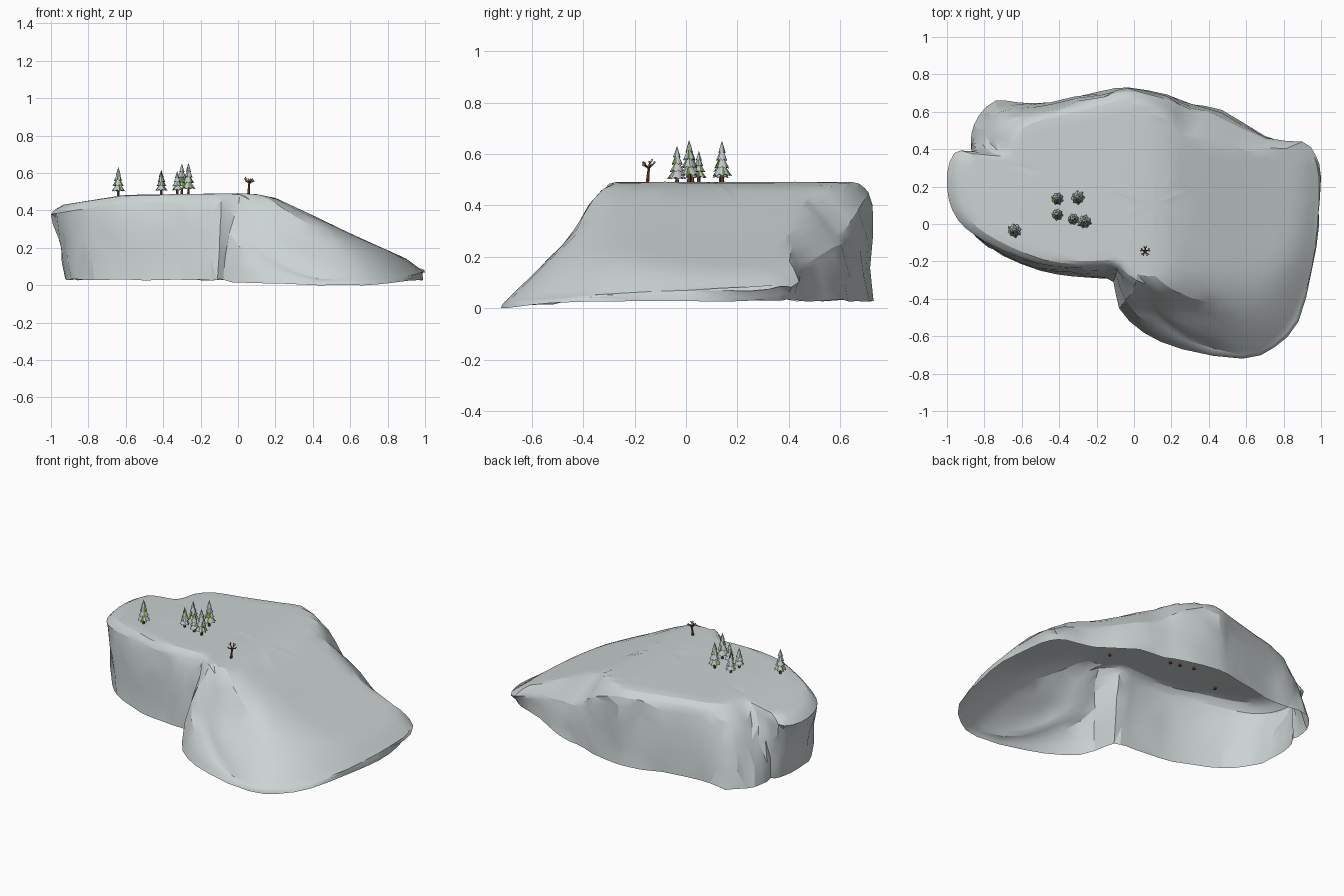
import bpy, bmesh, math, random
from mathutils import Vector

if "Cube" in bpy.data.objects:
    bpy.data.objects.remove(bpy.data.objects["Cube"])

random.seed(4)


def material(name, rgb):
    m = bpy.data.materials.new(name)
    m.diffuse_color = (*rgb, 1)
    m.use_nodes = True
    m.node_tree.nodes["Principled BSDF"].inputs["Base Color"].default_value = m.diffuse_color
    return m


ROCK = material("pale_grey_rock", (0.6, 0.65, 0.65))
SNOW = material("snow", (0.52, 0.55, 0.58))
GREEN = material("needle_green", (0.12, 0.28, 0.03))
BARK = material("brown_bark", (0.17, 0.065, 0.03))


def finish(bm, name, mats, angle=None):
    me = bpy.data.meshes.new(name)
    bm.to_mesh(me)
    bm.free()
    ob = bpy.data.objects.new(name, me)
    bpy.context.collection.objects.link(ob)
    for m in mats:
        me.materials.append(m)
    if angle:
        bpy.ops.object.select_all(action='DESELECT')
        ob.select_set(True)
        bpy.context.view_layer.objects.active = ob
        bpy.ops.object.shade_smooth_by_angle(angle=math.radians(angle))
    return ob


def interp(profile, v):
    for (a, fa), (b, fb) in zip(profile, profile[1:]):
        if v <= b:
            return fa + (fb - fa) * max(0, v - a) / (b - a)
    return profile[-1][1]


def soft_min(a, b, k):
    d = max(k - abs(a - b), 0) / k
    return min(a, b) - d * d * k / 4


# Plateau falling to a long east ramp, a steeper front lobe and a diagonal between
ALONG_X = [(-1, .42), (-.7, .468), (-.6, .483), (0, .492), (.1, .487), (.2, .467),
           (.4, .374), (.6, .277), (.9, .142), (1.01, .06)]
ALONG_Y = [(-.73, .02), (-.58, .152), (-.45, .275), (-.38, .4), (-.33, .49), (-.2, .66), (0, .9)]


def height(x, y):
    diagonal = .5 - .7 * ((x - y) / math.sqrt(2) - .35)
    front = soft_min(interp(ALONG_Y, y), diagonal, .05)
    return soft_min(interp(ALONG_X, x), front, .07)


# Outline, counter-clockwise from the east: foot x, y and rim x, y
OUTLINE = [
    (.97, .22, 1, .25), (.93, .36, .97, .37), (.86, .42, .9, .44), (.7, .47, .7, .455),
    (.47, .61, .46, .57), (.31, .64, .31, .61), (.18, .69, .17, .67), (-.03, .73, -.03, .71),
    (-.18, .71, -.16, .68), (-.45, .65, -.42, .61), (-.62, .65, -.58, .57), (-.74, .66, -.68, .5),
    (-.83, .58, -.71, .42), (-.87, .48, -.76, .38), (-.87, .39, -.88, .39), (-.9, .34, -.96, .38),
    (-.92, .24, -1, .27), (-.92, .12, -.99, .13), (-.89, .01, -.94, .02), (-.82, -.08, -.85, -.06),
    (-.7, -.17, -.7, -.14), (-.5, -.25, -.52, -.21), (-.33, -.28, -.33, -.235), (-.19, -.29, -.18, -.23),
    (-.11, -.31, -.09, -.24), (-.08, -.45, 0, -.35), (.05, -.58, .12, -.48), (.26, -.67, .29, -.61),
    (.58, -.72, .57, -.7), (.75, -.66, .74, -.64), (.88, -.52, .86, -.5), (.95, -.25, .95, -.24),
    (.99, 0, .98, 0)]
# How far the rim sits under the ground surface where its shoulder is rounder
SHOULDER = {2: .04, 3: .07, 4: .11, 5: .13, 6: .09}
CENTRE = Vector((.1, .1))


def dense_outline():
    # Foot, rim, thin-edge weight, rim drop and shoulder slope, with smooth midpoints
    n = len(OUTLINE)
    rows = []
    for i, p in enumerate(OUTLINE):
        thin = i >= 28 or i < 2
        slope = .9 if thin else 1.7 if 24 <= i < 28 else 1.1
        rows.append((*p, float(thin), SHOULDER.get(i, .04), slope))
    for i in range(n):
        p = [rows[(i + d) % n] for d in (-1, 0, 1, 2)]
        yield p[1]
        mid = [(-a + 9 * b + 9 * c - d) / 16 for a, b, c, d in zip(*p)]
        mid[4:] = [(b + c) / 2 for b, c in zip(p[1][4:], p[2][4:])]
        yield mid


def build_cliff():
    bm = bmesh.new()
    columns = []
    for fx, fy, rx, ry, thin, drop, slope in dense_outline():
        foot_z = .03 - .03 * min(1, max(0, (-fy - .4) / .3)) + random.uniform(-.005, .005)
        foot_z = max(0, foot_z)
        rim_z = thin * (.03 + .06 * (ry + .72)) + (1 - thin) * (height(rx, ry) - drop)
        foot, rim = Vector((fx, fy)), Vector((rx, ry))
        col = []
        # Cliff wall, roughened between foot and rim
        for uz, uxy in ((0, 0), (.3, .2), (.62, .42), (.88, .78)):
            p = foot.lerp(rim, uxy)
            wall = rim_z - foot_z
            rough = .03 * wall * (uz > 0)
            out = (p - CENTRE).normalized() * random.uniform(-rough, rough)
            z = foot_z + wall * (uz + (random.uniform(-.06, .06) if uz else 0))
            col.append(bm.verts.new((p.x + out.x, p.y + out.y, z)))
        # Ground surface in rings toward the centre
        for t in (1, .975, .94, .89, .82, .74, .65, .54, .42, .28, .13):
            p = CENTRE.lerp(rim, t)
            z = soft_min(height(p.x, p.y), rim_z + slope * (rim - p).length, .03)
            col.append(bm.verts.new((p.x, p.y, z)))
        columns.append(col)
    n = len(columns)
    for i in range(n):
        a, b = columns[i], columns[(i + 1) % n]
        for j in range(len(a) - 1):
            bm.faces.new((a[j], b[j], b[j + 1], a[j + 1]))
    top = bm.verts.new((CENTRE.x, CENTRE.y, height(*CENTRE)))
    for i in range(n):
        bm.faces.new((columns[i][-1], columns[(i + 1) % n][-1], top))
    bmesh.ops.triangulate(bm, faces=bm.faces[:])
    finish(bm, "rock_cliff", [ROCK], 24)


def limb(bm, a, b, r0, r1, mat, sides=6):
    # Tapered stick between two points
    a, b = Vector(a), Vector(b)
    before = set(bm.faces)
    rot = (b - a).to_track_quat('Z', 'Y').to_matrix().to_4x4()
    rot.translation = (a + b) / 2
    bmesh.ops.create_cone(bm, cap_ends=True, segments=sides, radius1=r0, radius2=r1,
                          depth=(b - a).length, matrix=rot)
    for f in set(bm.faces) - before:
        f.material_index = mat


def pine(index, x, y, top, radius):
    bm = bmesh.new()
    ground = height(x, y)
    h = top - ground
    limb(bm, (x, y, ground - .012), (x, y, ground + .8 * h), .008, .003, 0)
    # Drooping snow-laden skirts with patches of green
    tiers, points = 4, 8
    for k in range(tiers):
        r = radius * (1 - .2 * k)
        low = ground + h * (.16 + .18 * k)
        high = min(top, low + h * (.34 if k < 3 else .4))
        apex = bm.verts.new((x, y, high))
        under = bm.verts.new((x, y, low + .07 * h))
        ring = []
        for i in range(points * 2):
            ang = math.pi * i / points + k * .4 + index
            tip = i % 2 == 0
            rr = r * (random.uniform(.86, 1.06) if tip else .8)
            ring.append(bm.verts.new((x + rr * math.cos(ang), y + rr * math.sin(ang),
                                      low + (0 if tip else .05 * h))))
        bare = random.sample(range(points * 2), 3)
        for i in range(points * 2):
            a, b = ring[i], ring[(i + 1) % (points * 2)]
            bm.faces.new((a, b, apex)).material_index = 2 if i in bare else 1
            bm.faces.new((b, a, under)).material_index = 2 if i % 4 == 0 else 1
    finish(bm, f"pine_tree_{index}", [BARK, SNOW, GREEN])


def bare_tree(x, y):
    bm = bmesh.new()
    g = height(x, y)
    fork = Vector((x, y, g + .055))
    limb(bm, (x - .004, y - .006, g - .01), fork, .008, .005, 0)
    # Branches, each with two snowy twigs
    for i in range(5):
        ang = i * math.tau / 5 + .3
        side = Vector((math.cos(ang), math.sin(ang), 0))
        elbow = fork + side * .015 + Vector((0, 0, .008 + .006 * (i % 3)))
        limb(bm, fork, elbow, .004, .003, 0, 5)
        for turn in (-.6, .6):
            d = Vector((math.cos(ang + turn), math.sin(ang + turn), 0))
            tip = elbow + d * .012 + Vector((0, 0, random.uniform(.003, .016)))
            limb(bm, elbow, tip, .003, .0015, 0, 4)
            limb(bm, elbow.lerp(tip, .5), tip + Vector((0, 0, .003)), .0045, .0035, 1, 4)
    finish(bm, "bare_tree", [BARK, SNOW])


build_cliff()
PINES = [(-.64, -.035, .632, .039), (-.41, .135, .618, .034), (-.41, .05, .612, .032),
         (-.3, .14, .652, .039), (-.325, .025, .61, .032), (-.265, .012, .655, .039)]
for i, spec in enumerate(PINES):
    pine(i + 1, *spec)
bare_tree(.06, -.145)
